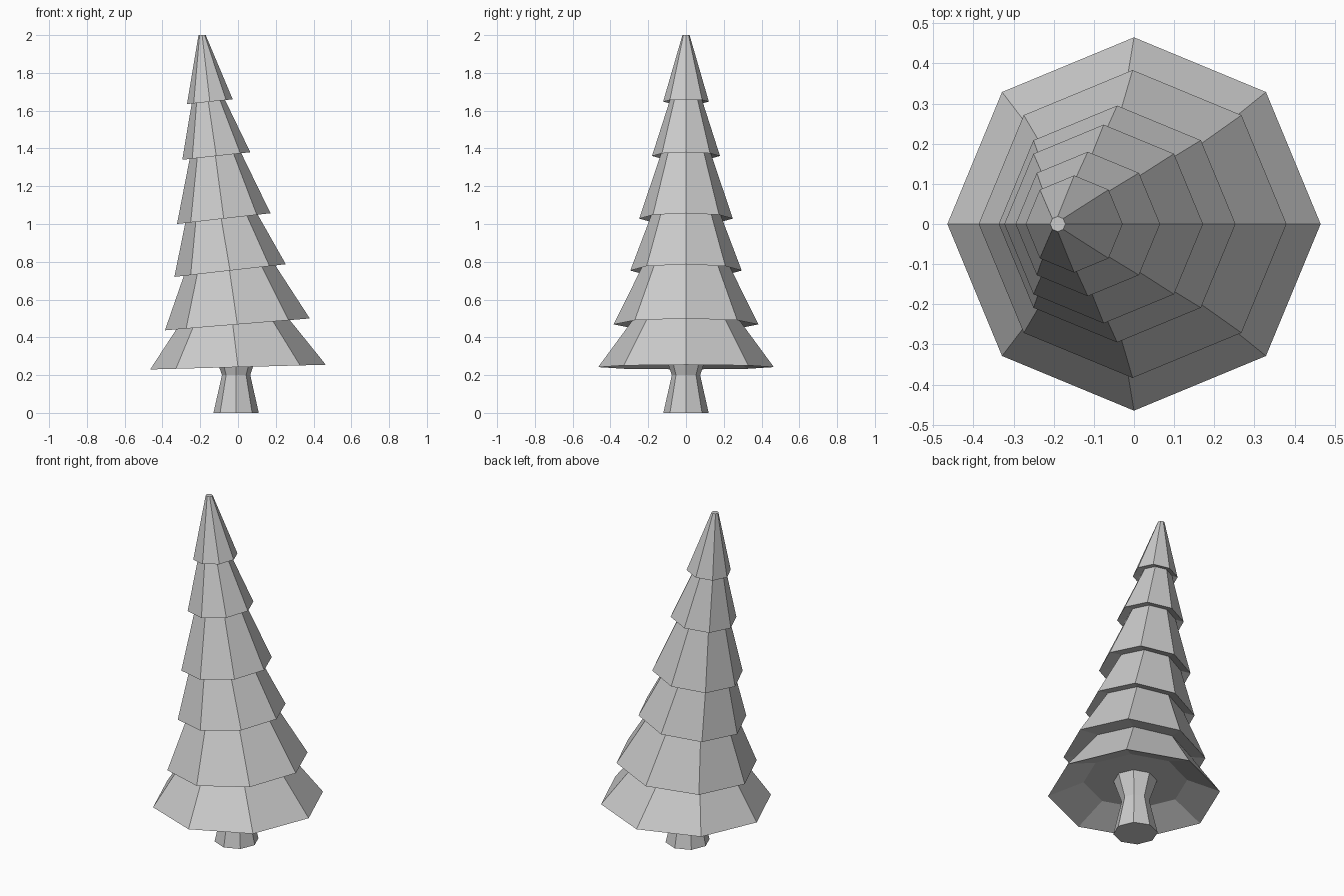
import bpy, bmesh
from math import cos, sin, pi

if "Cube" in bpy.data.objects:
    bpy.data.objects.remove(bpy.data.objects["Cube"])


def loft(name, rings, sides=8):
    """Skin octagonal rings given as (left x, left z, right x, right z)."""
    bm = bmesh.new()
    loops = []
    for xl, zl, xr, zr in rings:
        cx, cz, r, tilt = (xl + xr) / 2, (zl + zr) / 2, (xr - xl) / 2, (zr - zl) / 2
        loops.append([bm.verts.new((cx + r * cos(a), r * sin(a), cz + tilt * cos(a)))
                      for a in (2 * pi * i / sides for i in range(sides))])
    for lo, hi in zip(loops, loops[1:]):
        for i in range(sides):
            j = (i + 1) % sides
            bm.faces.new((lo[i], lo[j], hi[j], hi[i]))
    bm.faces.new(loops[0][::-1])
    bm.faces.new(loops[-1])
    bmesh.ops.recalc_face_normals(bm, faces=bm.faces)
    mesh = bpy.data.meshes.new(name)
    bm.to_mesh(mesh)
    bm.free()
    ob = bpy.data.objects.new(name, mesh)
    bpy.context.collection.objects.link(ob)
    return ob


# Trunk: flared foot, narrow neck, flare into the foliage
loft("trunk", [
    (-0.13, 0, 0.11, 0),
    (-0.085, 0.2, 0.065, 0.2),
    (-0.13, 0.33, 0.11, 0.335),
])

# Foliage: hollow underside, then leaning skirts stepping in and out
loft("foliage", [
    (-0.29, 0.315, 0.27, 0.335),
    (-0.465, 0.23, 0.465, 0.255),
    (-0.315, 0.46, 0.255, 0.515),
    (-0.387, 0.437, 0.38, 0.50),
    (-0.28, 0.745, 0.185, 0.80),
    (-0.337, 0.72, 0.253, 0.787),
    (-0.275, 1.025, 0.09, 1.075),
    (-0.323, 1.00, 0.172, 1.057),
    (-0.253, 1.36, 0.01, 1.39),
    (-0.295, 1.34, 0.065, 1.38),
    (-0.243, 1.65, -0.075, 1.67),
    (-0.27, 1.635, -0.028, 1.66),
    (-0.209, 2.0, -0.171, 2.0),
])
